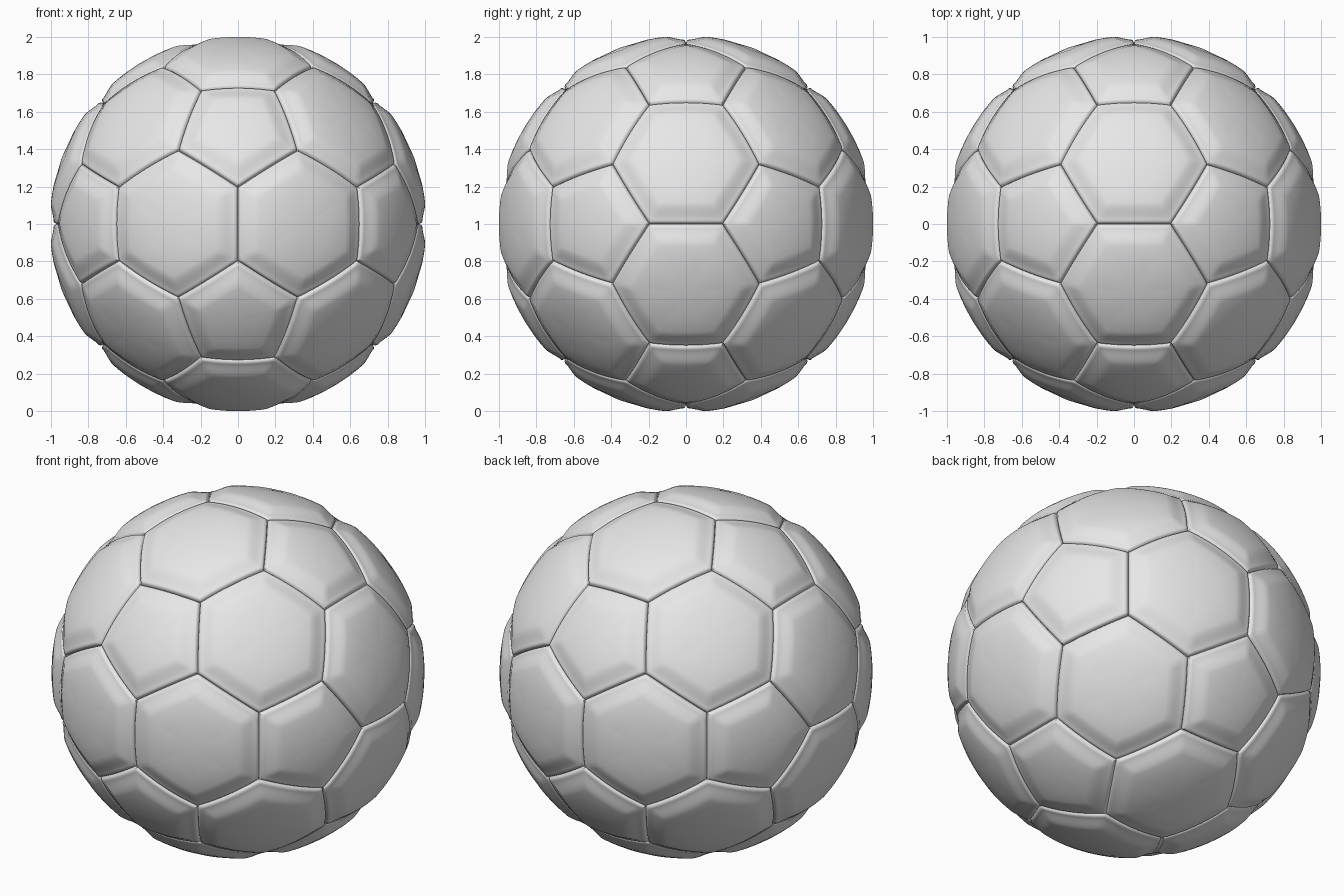
import bpy, bmesh, math
from itertools import combinations
from mathutils import Vector

cube = bpy.data.objects.get("Cube")
if cube:
    bpy.data.objects.remove(cube)

CREST, LIP, GROOVE = 1.007, 0.986, 0.966   # radii of panel top, rim and seam
EDGE_STEPS = 14
CENTRE = Vector((0, 0, 1))
PHI = (1 + math.sqrt(5)) / 2

leather = bpy.data.materials.new("grey leather")
leather.use_nodes = True
grey = (0.8, 0.8, 0.8, 1)
leather.diffuse_color = grey
leather.node_tree.nodes["Principled BSDF"].inputs["Base Color"].default_value = grey


def smooth(t):
    t = min(max(t, 0), 1)
    return t * t * (3 - 2 * t)


def radius(d):
    """Puffed panel profile: narrow seam groove, low rim, then crest."""
    return (GROOVE + (LIP - GROOVE) * math.sqrt(min(d / 0.014, 1))
            + (CREST - LIP) * smooth((d - 0.015) / 0.105))


def add_panel(bm, corners):
    """Spherical panel made of rings that follow its outline."""
    mid = sum(corners, Vector()) / len(corners)
    axis = mid.normalized()
    side = axis.orthogonal().normalized()
    up = axis.cross(side)
    corners = sorted(corners, key=lambda c: math.atan2((c - mid).dot(up), (c - mid).dot(side)))
    apothem = ((corners[0] + corners[1]) / 2 - mid).length
    outline = [a.lerp(b, i / EDGE_STEPS)
               for a, b in zip(corners, corners[1:] + corners[:1])
               for i in range(EDGE_STEPS)]
    depths = [0, 0.004, 0.009, 0.014] + [0.014 + 0.0118 * i for i in range(1, 10)] + [0.16, 0.21]
    rings = []
    for d in depths:
        ring = [mid.lerp(p, 1 - d / apothem).normalized() * radius(d) + CENTRE for p in outline]
        rings.append([bm.verts.new(p) for p in ring])
    hub = bm.verts.new(axis * CREST + CENTRE)
    n = len(outline)
    for i in range(n):
        j = (i + 1) % n
        for outer, inner in zip(rings, rings[1:]):
            bm.faces.new((outer[i], outer[j], inner[j], inner[i]))
        bm.faces.new((rings[-1][i], rings[-1][j], hub))


def make_object(name, panels):
    bm = bmesh.new()
    for corners in panels:
        add_panel(bm, corners)
    bmesh.ops.remove_doubles(bm, verts=bm.verts, dist=0.0005)
    mesh = bpy.data.meshes.new(name)
    bm.to_mesh(mesh)
    bm.free()
    mesh.materials.append(leather)
    ob = bpy.data.objects.new(name, mesh)
    bpy.context.collection.objects.link(ob)
    bpy.ops.object.select_all(action='DESELECT')
    ob.select_set(True)
    bpy.context.view_layer.objects.active = ob
    bpy.ops.object.shade_smooth_by_angle(angle=math.radians(40))


# Icosahedron tips; cutting each edge in thirds gives the panel corners
tips = []
for a in (-1, 1):
    for b in (-PHI, PHI):
        tips += [Vector((0, b, a)), Vector((a, 0, b)), Vector((b, a, 0))]


def adjacent(p, q):
    return abs((p - q).length - 2) < 0.01


def cut(p, q):
    return p.lerp(q, 1 / 3).normalized()


pentagons = [[cut(p, q) for q in tips if adjacent(p, q)] for p in tips]
hexagons = [[cut(p, q) for p in tri for q in tri if p is not q]
            for tri in combinations(tips, 3)
            if all(adjacent(p, q) for p, q in combinations(tri, 2))]

make_object("pentagon_panels", pentagons)
make_object("hexagon_panels", hexagons)
